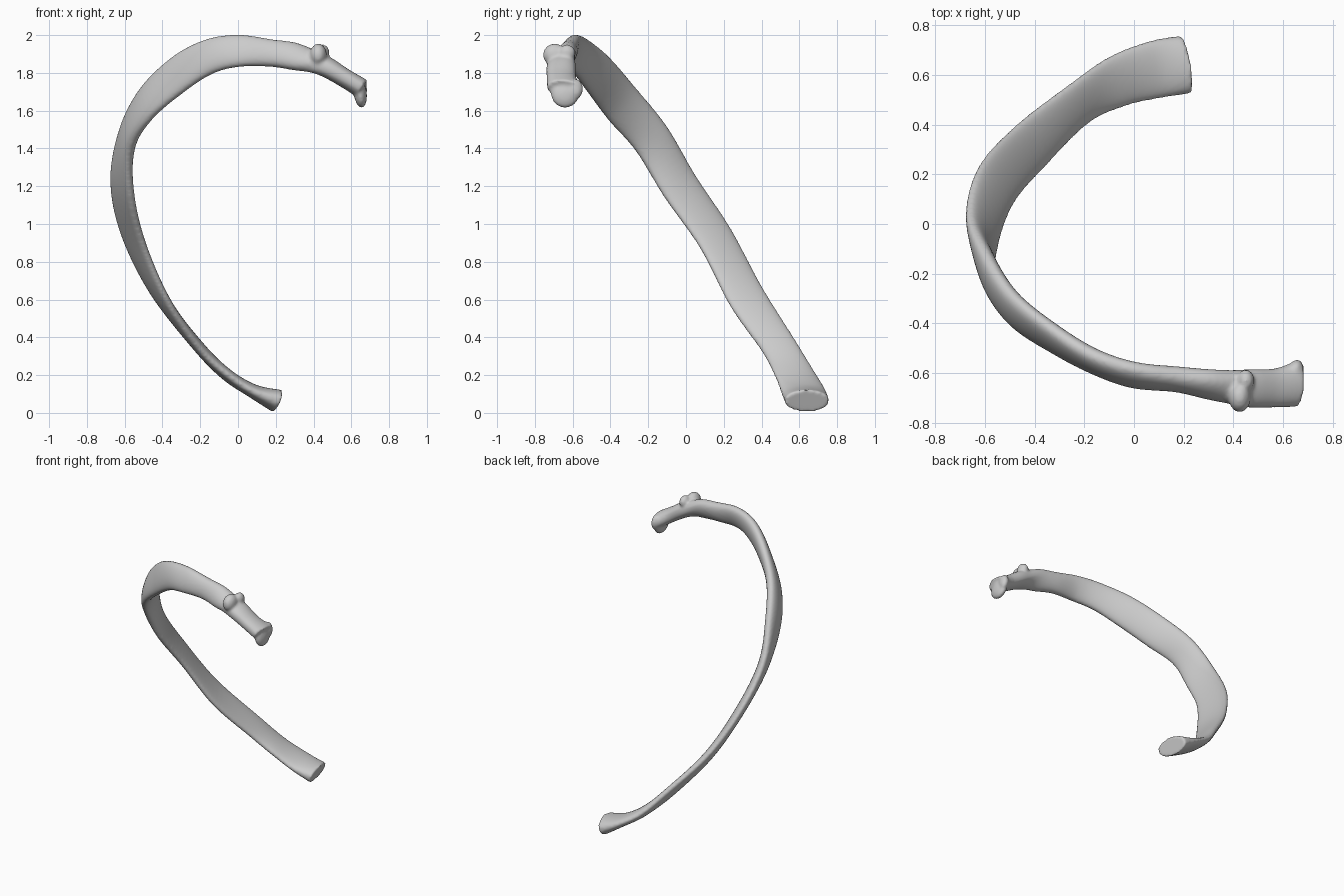
import bpy, bmesh, math
from mathutils import Vector, Matrix

if "Cube" in bpy.data.objects:
    bpy.data.objects.remove(bpy.data.objects["Cube"])

# Stations along the bone: upper edge xyz, lower edge xyz, thickness
STATIONS = [
    (.188, .757, .060, .228, .525, .065, .125),
    (.060, .735, .125, .100, .505, .105, .075),
    (-.095, .675, .225, -.030, .475, .185, .065),
    (-.240, .575, .390, -.185, .405, .320, .062),
    (-.470, .400, .670, -.355, .235, .565, .064),
    (-.620, .235, .975, -.490, .075, .875, .066),
    (-.665, .050, 1.255, -.560, -.115, 1.145, .075),
    (-.605, -.100, 1.515, -.570, -.265, 1.385, .085),
    (-.500, -.270, 1.725, -.470, -.410, 1.550, .088),
    (-.340, -.410, 1.885, -.290, -.520, 1.700, .088),
    (-.170, -.520, 1.975, -.140, -.590, 1.795, .088),
    (.000, -.575, 2.000, .000, -.640, 1.833, .088),
    (.180, -.600, 1.975, .170, -.650, 1.835, .095),
    (.330, -.605, 1.945, .310, -.690, 1.820, .105),
    (.460, -.585, 1.850, .440, -.735, 1.830, .110),
    (.570, -.580, 1.765, .560, -.738, 1.780, .100),
    (.662, -.545, 1.705, .657, -.735, 1.725, .105),
]
SEG, STEPS = 28, 8


def spline(a, b, c, d, t):
    return [0.5 * (2*q + (r-p)*t + (2*p-5*q+4*r-s)*t*t + (3*q-p-3*r+s)*t**3)
            for p, q, r, s in zip(a, b, c, d)]


# Smoothly interpolated stations
n = len(STATIONS)
rows = []
for i in range(n - 1):
    quad = [STATIONS[min(max(i + k, 0), n - 1)] for k in (-1, 0, 1, 2)]
    rows += [spline(*quad, j / STEPS) for j in range(STEPS)]
rows.append(STATIONS[-1])
upper = [Vector(r[:3]) for r in rows]
lower = [Vector(r[3:6]) for r in rows]
mid = [(u + l) / 2 for u, l in zip(upper, lower)]

# Flattened shaft lofted through the stations
bm = bmesh.new()
rings = []
for i, row in enumerate(rows):
    tangent = mid[min(i + 1, len(mid) - 1)] - mid[max(i - 1, 0)]
    half = (upper[i] - lower[i]) / 2
    side = tangent.cross(half).normalized() * row[6] / 2
    ring = []
    for k in range(SEG):
        a = 2 * math.pi * k / SEG
        c, s = math.cos(a), math.sin(a)
        s = math.copysign(abs(s) ** 0.85, s)
        ring.append(bm.verts.new(mid[i] + half * c + side * s))
    rings.append(ring)
for r0, r1 in zip(rings, rings[1:]):
    for k in range(SEG):
        m = (k + 1) % SEG
        bm.faces.new((r0[k], r0[m], r1[m], r1[k]))
bm.faces.new(rings[0])
bm.faces.new(rings[-1])


def lump(loc, size, tilt=0):
    m = (Matrix.Translation(loc) @ Matrix.Rotation(tilt, 4, 'Y')
         @ Matrix.Diagonal((*size, 1)))
    bmesh.ops.create_uvsphere(bm, u_segments=24, v_segments=16, radius=1, matrix=m)


# Tubercle knobs and head lobes
lump((.425, -.695, 1.895), (.045, .062, .060))
lump((.450, -.630, 1.905), (.034, .045, .045))
lump((.648, -.640, 1.690), (.034, .075, .075), -.1)
lump((.655, -.585, 1.715), (.028, .040, .055), -.1)

bmesh.ops.recalc_face_normals(bm, faces=bm.faces)
mesh = bpy.data.meshes.new("rib_bone")
bm.to_mesh(mesh)
bm.free()
rib = bpy.data.objects.new("rib_bone", mesh)
bpy.context.collection.objects.link(rib)

# Fuse everything into one smooth skin
remesh = rib.modifiers.new("fuse", 'REMESH')
remesh.mode = 'VOXEL'
remesh.voxel_size = 0.01
remesh.use_smooth_shade = True
smooth = rib.modifiers.new("soften", 'SMOOTH')
smooth.factor = 0.5
smooth.iterations = 4
